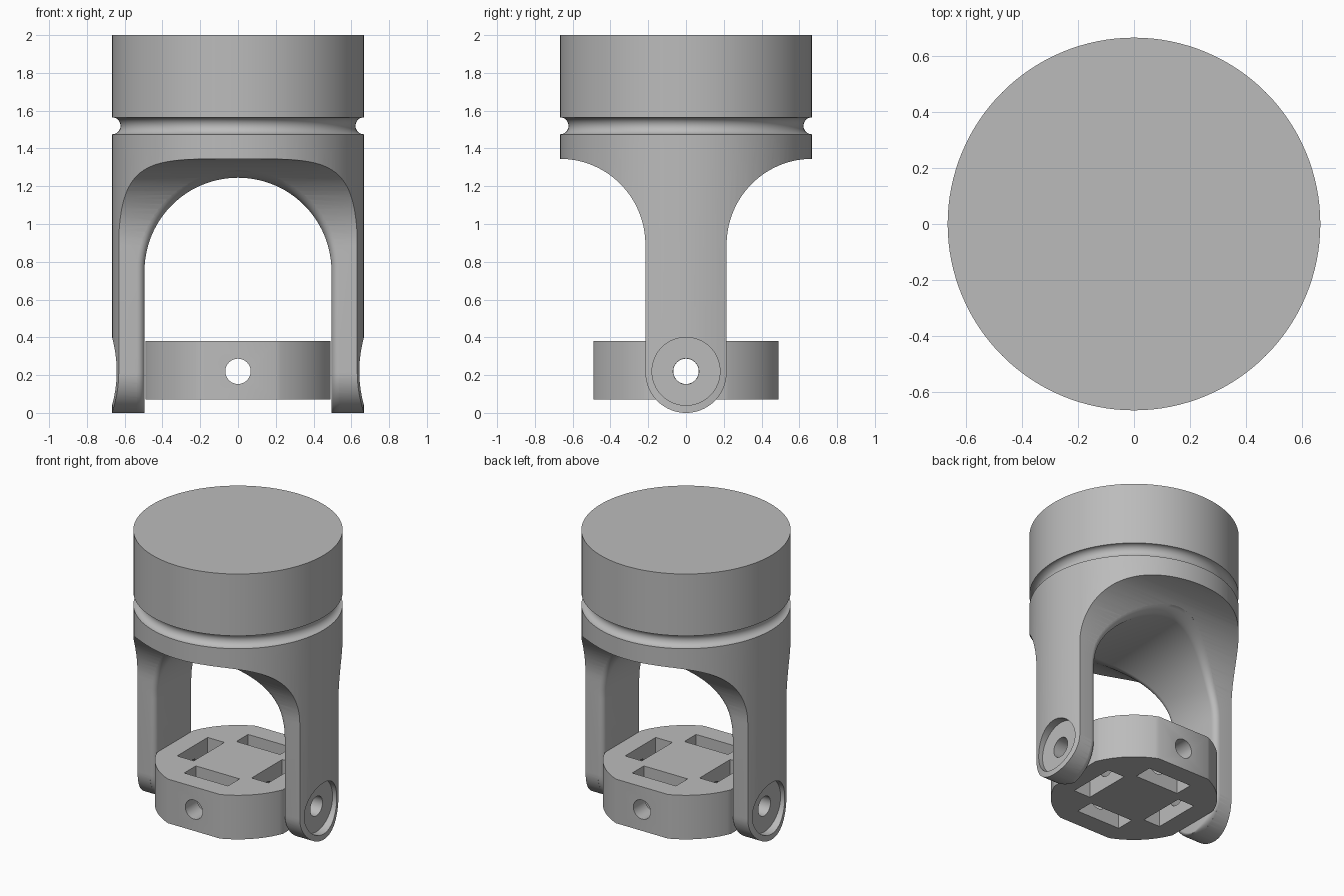
import bpy, bmesh, math
from math import sin, cos, pi, sqrt

cube = bpy.data.objects.get("Cube")
if cube:
    bpy.data.objects.remove(cube)

R = 0.667          # outer radius
LEG = 0.215        # half width of a leg and radius of its rounded end
COVE_Z = 0.89      # height where the legs start to flare
TOP_Z = 1.345      # underside of the skirt
PIN_Z = 0.22       # pin axis
ARCH_R, ARCH_Z = 0.495, 0.75
FILLET = 0.04

grey = bpy.data.materials.new("Light grey")
grey.use_nodes = True
grey.diffuse_color = (0.5, 0.5, 0.5, 1)
grey.node_tree.nodes["Principled BSDF"].inputs["Base Color"].default_value = (0.5, 0.5, 0.5, 1)


def arc(cx, cy, rx, ry, a0, a1, n):
    """Points on an elliptical arc, angles in degrees."""
    angles = [math.radians(a0 + (a1 - a0) * i / n) for i in range(n + 1)]
    return [(cx + rx * cos(a), cy + ry * sin(a)) for a in angles]


def make(name, rings, cutter=False):
    """Solid lofted through closed rings of points, capped at both ends."""
    bm = bmesh.new()
    loops = [[bm.verts.new(p) for p in ring] for ring in rings]
    n = len(loops[0])
    for a, b in zip(loops, loops[1:]):
        for i in range(n):
            j = (i + 1) % n
            bm.faces.new((a[i], a[j], b[j], b[i]))
    bm.faces.new(loops[0][::-1])
    bm.faces.new(loops[-1])
    bmesh.ops.recalc_face_normals(bm, faces=bm.faces)
    mesh = bpy.data.meshes.new(name)
    bm.to_mesh(mesh)
    bm.free()
    mesh.materials.append(grey)
    obj = bpy.data.objects.new(name, mesh)
    bpy.context.collection.objects.link(obj)
    obj.hide_render = cutter
    return obj


def rod(name, axis, radius, start, end, n=48):
    """Round cutter along x or y at pin height."""
    rings = []
    for t in (start, end):
        circle = arc(0, PIN_Z, radius, radius, 0, 360 * (n - 1) / n, n - 1)
        rings.append([(t, u, z) if axis == "x" else (u, t, z) for u, z in circle])
    return make(name, rings, True)


def box(name, x0, x1, y0, y1):
    outline = [(x0, y0), (x1, y0), (x1, y1), (x0, y1)]
    return make(name, [[(x, y, z) for x, y in outline] for z in (-0.2, 0.6)], True)


def boolean(obj, cutter, operation="DIFFERENCE"):
    mod = obj.modifiers.new(cutter.name, "BOOLEAN")
    mod.operation = operation
    mod.solver = "EXACT"
    mod.object = cutter
    bpy.context.view_layer.objects.active = obj
    bpy.ops.object.modifier_apply(modifier=mod.name)
    bpy.data.objects.remove(cutter)


def smooth(obj):
    bpy.ops.object.select_all(action="DESELECT")
    obj.select_set(True)
    bpy.context.view_layer.objects.active = obj
    bpy.ops.object.shade_smooth_by_angle(angle=math.radians(30))


def half_width(z):
    """Half depth of the body in y at height z."""
    if z < LEG:
        return sqrt(max(0, LEG ** 2 - (z - LEG) ** 2))
    if z < COVE_Z:
        return LEG
    t = min(1, (z - COVE_Z) / (TOP_Z - COVE_Z))
    return R - (R - LEG) * sqrt(1 - t * t)


# Piston body: turned cylinder with a round groove
N = 128
profile = [(R, -0.05)] + arc(R, 1.52, 0.045, 0.045, 270, 90, 16) + [(R, 2)]
body = make("piston_body", [[(x, y, z) for x, y in arc(0, 0, r, r, 0, 360 * (N - 1) / N, N - 1)]
                            for r, z in profile])

# Side outline: rounded leg ends, straight legs, coved skirt
half = arc(0, LEG, LEG, LEG, -90, 0, 20)
half += arc(R, COVE_Z, R - LEG, TOP_Z - COVE_Z, 180, 90, 28) + [(0.9, TOP_Z), (0.9, 2.2)]
outline = half + [(-y, z) for y, z in half[:0:-1]]
boolean(body, make("side_outline", [[(x, y, z) for y, z in outline] for x in (-1, 1)], True),
        "INTERSECT")

# Arch between the legs, flaring outward at its rims to round the inner edges
right = [(ARCH_R, -0.2, 1, 0)]
right += [(ARCH_R, LEG * (1 - cos(i * pi / 24)), 1, 0) for i in range(13)]
path = right + [(ARCH_R * cos(i * pi / 48), ARCH_Z + ARCH_R * sin(i * pi / 48),
                 cos(i * pi / 48), sin(i * pi / 48)) for i in range(49)]
path += [(-x, z, -nx, nz) for x, z, nx, nz in right[::-1]]
steps = [(FILLET * sin(a), FILLET * (1 - cos(a))) for a in [i * pi / 12 for i in range(7)]]


def rim(k, side):
    d, off = steps[k]
    ring = []
    for x, z, nx, nz in path:
        zz = z + nz * off
        y = max(half_width(zz) - FILLET + d, 0.002 * (k + 1))
        ring.append((x + nx * off, side * y, zz))
    return ring


def end(y):
    return [(x + nx * FILLET, y, z + nz * FILLET) for x, z, nx, nz in path]


rings = [end(-1)] + [rim(k, -1) for k in range(6, -1, -1)]
rings += [rim(k, 1) for k in range(7)] + [end(1)]
boolean(body, make("arch", rings, True))

# Pin bores and their outer recesses
boolean(body, rod("pin_bore", "x", 0.068, -1, 1))
for side in (-1, 1):
    boolean(body, rod("pin_recess", "x", 0.18, side * 0.61, side * 0.9, 64))
smooth(body)

# Inner block: disc with four flats
flat = math.degrees(math.acos(0.49 / 0.53))
plan = []
for quarter in range(4):
    plan += arc(0, 0, 0.53, 0.53, 90 * quarter + flat, 90 * quarter + 90 - flat, 16)
block = make("pivot_block", [[(x, y, z) for x, y in plan] for z in (0.07, 0.38)])

# Four slots and two crossing pin holes in the block
for s in (-1, 1):
    a, b = sorted((s * 0.225, s * 0.355))
    boolean(block, box("slot", -0.17, 0.17, a, b))
    boolean(block, box("slot", a, b, -0.17, 0.17))
for axis in "xy":
    for s in (-1, 1):
        boolean(block, rod("cross_bore", axis, 0.067, s * 0.29, s * 0.8))
    boolean(block, rod("cross_bore", axis, 0.067, -0.3, 0.3))
smooth(block)
